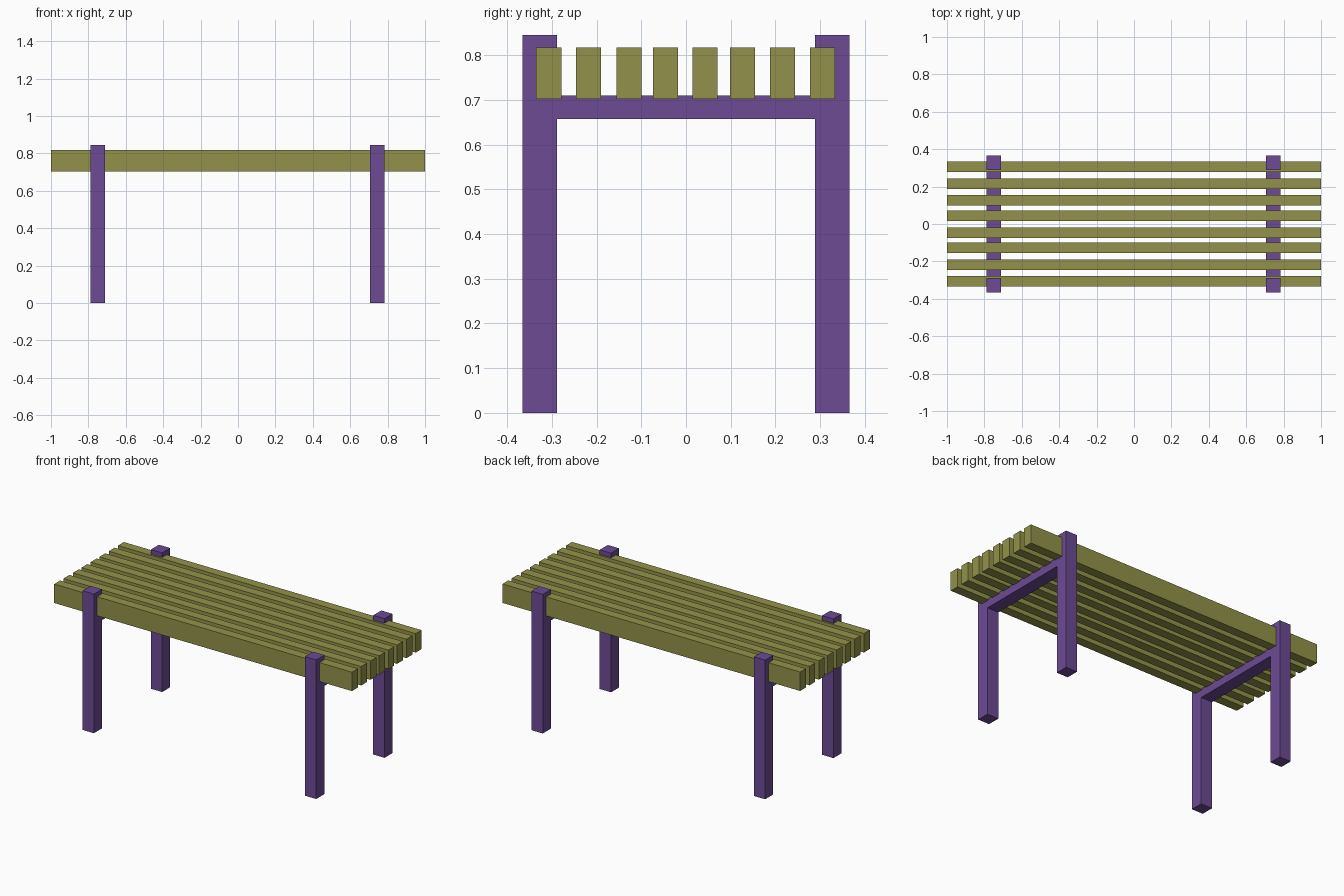
import bpy, bmesh

if "Cube" in bpy.data.objects:
    bpy.data.objects.remove(bpy.data.objects["Cube"])


def material(name, color):
    m = bpy.data.materials.new(name)
    m.diffuse_color = color
    m.use_nodes = True
    m.node_tree.nodes["Principled BSDF"].inputs["Base Color"].default_value = m.diffuse_color
    return m


def prism(name, profile, x0, x1, mat):
    """Extrude a closed (y, z) profile along x."""
    bm = bmesh.new()
    face = bm.faces.new([bm.verts.new((x0, y, z)) for y, z in profile])
    ext = bmesh.ops.extrude_face_region(bm, geom=[face])
    moved = [v for v in ext["geom"] if isinstance(v, bmesh.types.BMVert)]
    bmesh.ops.translate(bm, verts=moved, vec=(x1 - x0, 0, 0))
    bmesh.ops.recalc_face_normals(bm, faces=bm.faces)
    mesh = bpy.data.meshes.new(name)
    bm.to_mesh(mesh)
    bm.free()
    mesh.materials.append(mat)
    obj = bpy.data.objects.new(name, mesh)
    bpy.context.collection.objects.link(obj)
    return obj


purple = material("purple_frame", (0.15, 0.07, 0.30, 1))
olive = material("olive_slats", (0.29, 0.29, 0.07, 1))

# Leg frames: two posts joined by a crossbar, one H-shaped piece at each end
OUT, IN = 0.366, 0.289
POST_TOP, BAR_TOP, BAR_BOTTOM = 0.845, 0.71, 0.657
half = [(IN, BAR_BOTTOM), (IN, 0), (OUT, 0),
        (OUT, POST_TOP), (IN, POST_TOP), (IN, BAR_TOP)]
h_profile = half + [(-y, z) for y, z in reversed(half)]
for name, x in (("left_leg_frame", -0.75), ("right_leg_frame", 0.744)):
    prism(name, h_profile, x - 0.038, x + 0.038, purple)

# Table top: slightly uneven row of long slats resting in the frames
SLAT_HALF, Z0, Z1 = 0.028, 0.702, 0.817
slat_centers = (-0.307, -0.218, -0.128, -0.046, 0.043, 0.126, 0.216, 0.305)
for i, y in enumerate(slat_centers, 1):
    a, b = y - SLAT_HALF, y + SLAT_HALF
    prism(f"top_slat_{i}", [(a, Z0), (b, Z0), (b, Z1), (a, Z1)], -1, 1, olive)
